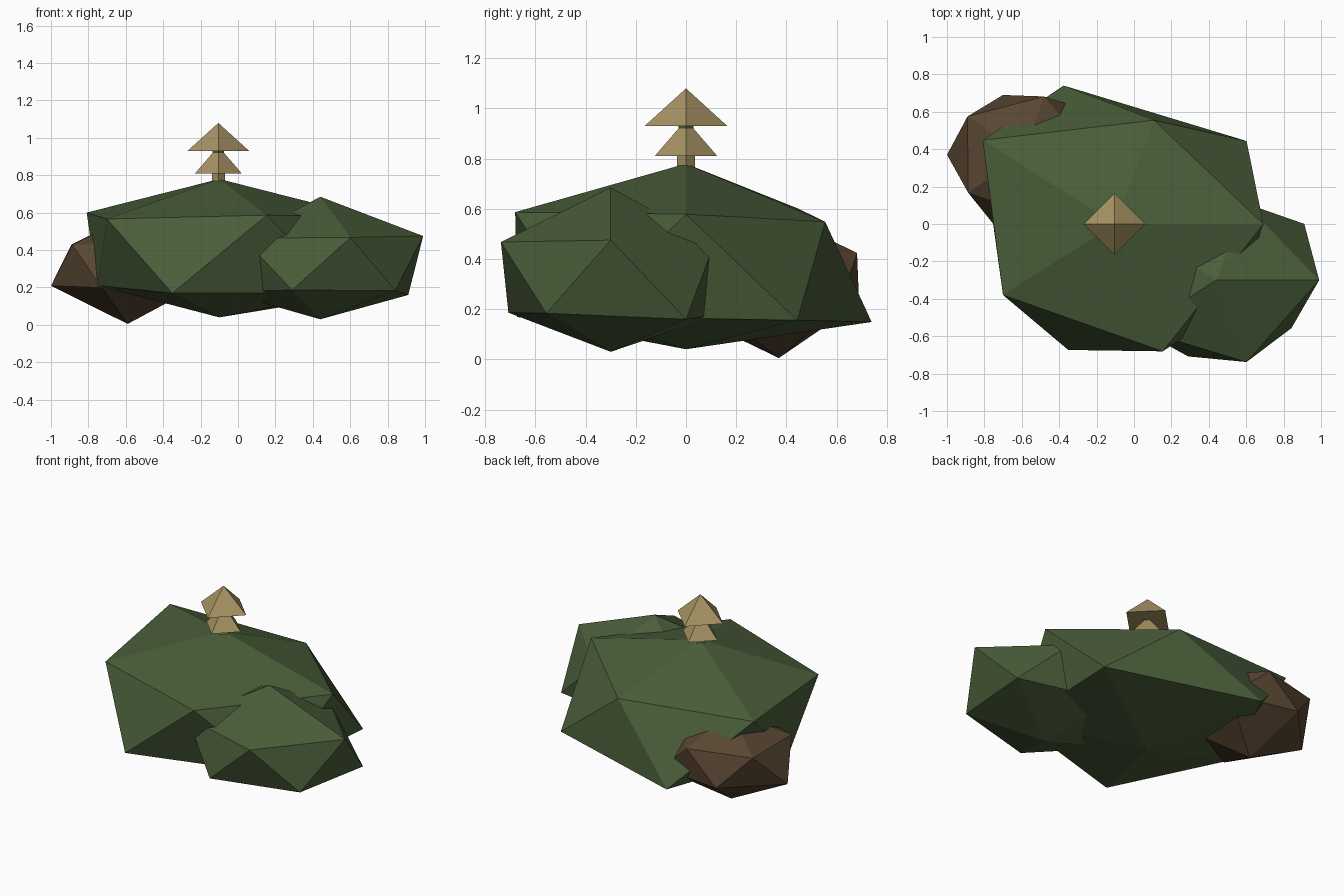
import bpy, bmesh, math

cube = bpy.data.objects.get("Cube")
if cube:
    bpy.data.objects.remove(cube)


def material(name, colour):
    mat = bpy.data.materials.new(name)
    mat.use_nodes = True
    mat.diffuse_color = (*colour, 1)
    bsdf = next(n for n in mat.node_tree.nodes if n.type == 'BSDF_PRINCIPLED')
    bsdf.inputs["Base Color"].default_value = (*colour, 1)
    bsdf.inputs["Roughness"].default_value = 0.9
    return mat


green = material("moss green", (0.069, 0.112, 0.042))
brown = material("earth brown", (0.098, 0.061, 0.032))
tan = material("dry tan", (0.392, 0.296, 0.127))


def finish(bm, name, mat, location):
    mesh = bpy.data.meshes.new(name)
    bm.to_mesh(mesh)
    bm.free()
    mesh.materials.append(mat)
    obj = bpy.data.objects.new(name, mesh)
    obj.location = location
    bpy.context.collection.objects.link(obj)


def ring_order(v):
    # bottom to top, then counter-clockwise around each ring
    angle = round(math.degrees(math.atan2(v.co.y, v.co.x))) % 360
    return (round(v.co.z, 2), angle)


def rock(name, mat, location, depth, height, bottom, lower, upper, top):
    """Icosahedron with every corner pushed in or out by its own radius."""
    bm = bmesh.new()
    bmesh.ops.create_icosphere(bm, subdivisions=1, radius=1)
    radii = [bottom, *lower, *upper, top]
    for v, r in zip(sorted(bm.verts, key=ring_order), radii):
        v.co = (v.co.x * r, v.co.y * r * depth, v.co.z * r * height)
    finish(bm, name, mat, location)


def tier(name, mat, z0, z1, r0, r1):
    """Four-sided cone or post on the tree axis, corners on the axes."""
    bm = bmesh.new()
    bmesh.ops.create_cone(bm, cap_ends=True, cap_tris=False, segments=4,
                          radius1=r0, radius2=r1, depth=z1 - z0)
    if r1 == 0:
        bmesh.ops.remove_doubles(bm, verts=bm.verts, dist=0.0001)
    finish(bm, name, mat, (-0.105, 0, (z0 + z1) / 2))


# Ground masses
rock("main_island", green, (-0.1, 0, 0.377), 0.87, 0.51, 0.66,
     (0.97, 1.0, 0.73, 0.91, 0.9), (0.885, 0.75, 0.98, 0.83, 0.92), 0.79)
rock("side_island", green, (0.44, -0.3, 0.322), 0.88, 0.557, 0.524,
     (0.65, 0.58, 0.58, 0.545, 0.555), (0.615, 0.55, 0.55, 0.57, 0.585), 0.652)
rock("earth_boulder", brown, (-0.59, 0.37, 0.325), 0.94, 0.564, 0.567,
     (0.48, 0.4, 0.458, 0.5, 0.5), (0.42, 0.39, 0.415, 0.41, 0.42), 0.45)

# Tree
tier("tree_trunk", tan, 0.74, 0.82, 0.035, 0.035)
tier("tree_lower_tier", tan, 0.81, 0.955, 0.125, 0)
tier("tree_core", green, 0.86, 0.932, 0.03, 0.03)
tier("tree_upper_tier", tan, 0.93, 1.08, 0.165, 0)
